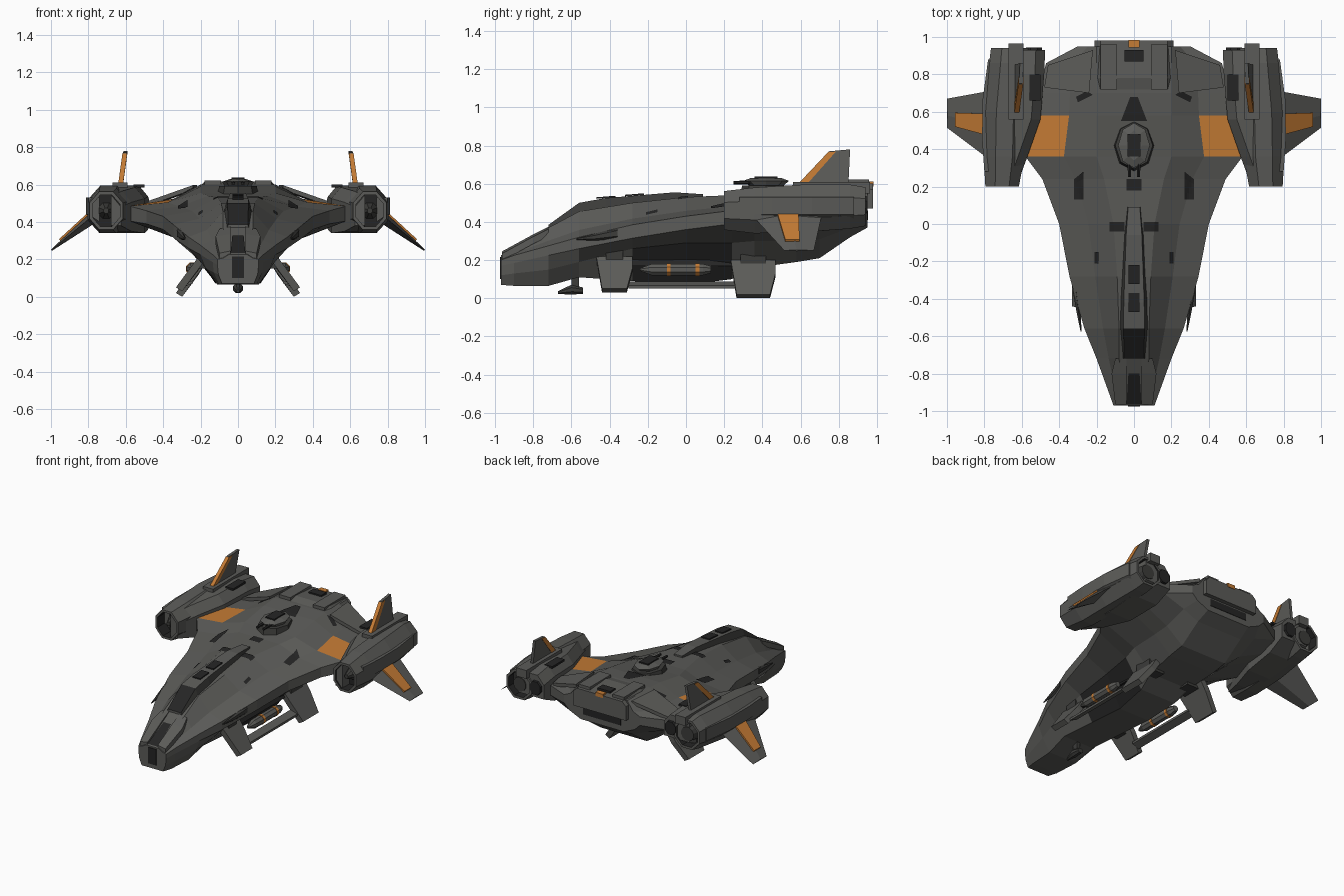
import bpy, bmesh, math
from mathutils import Vector
from mathutils.bvhtree import BVHTree

if "Cube" in bpy.data.objects:
    bpy.data.objects.remove(bpy.data.objects["Cube"])


def material(name, rgb):
    m = bpy.data.materials.new(name)
    m.diffuse_color = (*rgb, 1)
    m.use_nodes = True
    m.node_tree.nodes["Principled BSDF"].inputs["Base Color"].default_value = m.diffuse_color
    return m


GREY = material("hull grey", (0.105, 0.105, 0.098))
DARK = material("dark recess", (0.018, 0.018, 0.018))
CHAR = material("charcoal", (0.045, 0.045, 0.042))
ORANGE = material("orange", (0.56, 0.20, 0.035))


def finish(name, bm, mats, mirror=False):
    me = bpy.data.meshes.new(name)
    bm.to_mesh(me)
    bm.free()
    ob = bpy.data.objects.new(name, me)
    bpy.context.collection.objects.link(ob)
    for m in mats:
        me.materials.append(m)
    if mirror:
        mod = ob.modifiers.new("mirror", "MIRROR")
        mod.use_bisect_axis = (False, False, False)
        mod.use_mirror_merge = False
    return ob


def loft_bm(rings):
    bm = bmesh.new()
    vs = [[bm.verts.new(p) for p in r] for r in rings]
    n = len(vs[0])
    for a, b in zip(vs, vs[1:]):
        for i in range(n):
            bm.faces.new((a[i], a[(i + 1) % n], b[(i + 1) % n], b[i]))
    bm.faces.new(vs[0])
    bm.faces.new(vs[-1])
    bmesh.ops.recalc_face_normals(bm, faces=bm.faces[:])
    return bm


def loft(name, rings, mat, mirror=False):
    return finish(name, loft_bm(rings), [mat], mirror)


def box(name, x, y, z, mat, mirror=False):
    ring = lambda h: [(x[0], y[0], h), (x[1], y[0], h), (x[1], y[1], h), (x[0], y[1], h)]
    return loft(name, [ring(z[0]), ring(z[1])], mat, mirror)


def slab(name, pts, off, mat, mirror=True):
    """Flat outline thickened by +-off."""
    o = Vector(off)
    return loft(name, [[Vector(p) - o for p in pts], [Vector(p) + o for p in pts]], mat, mirror)


def ring_y(y, cx, cz, rx, rz, n=8):
    return [(cx + rx * math.cos(math.tau * (i + .5) / n), y,
             cz + rz * math.sin(math.tau * (i + .5) / n)) for i in range(n)]


def tube(name, secs, mat, mirror=True, n=8):
    return loft(name, [ring_y(*s, n=n) for s in secs], mat, mirror)


# Main hull: y, top z/width, edge width/z/thickness, chine width/z, belly width/z
SECTIONS = [
    (-.97, .225, .05, .11, .20, .03, .105, .12, .085, .07),
    (-.90, .265, .06, .135, .225, .04, .13, .13, .10, .065),
    (-.72, .37, .08, .20, .275, .05, .17, .15, .11, .065),
    (-.56, .455, .08, .265, .32, .06, .20, .19, .12, .11),
    (-.28, .50, .09, .345, .385, .07, .22, .26, .12, .09),
    (.00, .53, .11, .40, .43, .07, .23, .29, .12, .07),
    (.24, .54, .16, .49, .46, .07, .27, .29, .14, .10),
    (.36, .555, .20, .58, .485, .08, .30, .30, .16, .16),
    (.58, .59, .20, .52, .495, .09, .31, .30, .18, .19),
    (.70, .60, .20, .51, .495, .09, .31, .31, .18, .21),
    (.86, .60, .20, .47, .495, .07, .30, .37, .18, .32),
    (.95, .60, .20, .30, .51, .06, .26, .41, .17, .37)]


def hull_ring(y, zt, wt, we, ze, te, wl, zl, wb, zb):
    half = [(wt, zt), (wt + .46 * (we - wt), zt + .72 * (ze - zt)), (we, ze),
            (we, ze - te), (wl, zl), (wb, zb)]
    return [(x, y, z) for x, z in half] + [(-x, y, z) for x, z in reversed(half)]


bm = loft_bm([hull_ring(*s) for s in SECTIONS])
for f in bm.faces:
    c, nrm = f.calc_center_median(), f.normal
    if .37 < c.y < .57 and .4 < abs(c.x) < .6 and nrm.z > .5:
        f.material_index = 1          # wing root panels
    elif -.28 < c.y < .24 and .1 < c.z < .26 and abs(nrm.x) > .5:
        f.material_index = 2          # side bay recess
surface = BVHTree.FromBMesh(bm)
finish("main_hull", bm, [GREY, ORANGE, DARK])


def decal(name, corners, mat, mirror=True, n=4):
    """Thin sheet laid on the hull from above; corners in x, y."""
    b = bmesh.new()
    a0, a1, a2, a3 = [Vector((*c, 2)) for c in corners]
    g = []
    for i in range(n + 1):
        row = []
        for j in range(n + 1):
            p = a0.lerp(a1, i / n).lerp(a3.lerp(a2, i / n), j / n)
            hit = surface.ray_cast(p, Vector((0, 0, -1)))[0]
            row.append(b.verts.new((hit or Vector((p.x, p.y, .5))) + Vector((0, 0, .005))))
        g.append(row)
    for i in range(n):
        for j in range(n):
            b.faces.new((g[i][j], g[i + 1][j], g[i + 1][j + 1], g[i][j + 1]))
    return finish(name, b, [mat], mirror)


# Dark vents and slots on the upper hull
decal("wing_slot", [(.27, .13), (.32, .13), (.32, .24), (.27, .28)], DARK)
decal("rear_vent", [(.22, .69), (.30, .65), (.31, .68), (.25, .71)], DARK)
decal("spine_vent", [(.05, -.04), (.13, -.04), (.13, .01), (.05, .01)], DARK)
decal("side_vent", [(.19, -.21), (.21, -.21), (.21, -.15), (.19, -.15)], DARK)
decal("turret_track", [(-.07, .55), (.07, .55), (.02, .68), (-.02, .68)], DARK, False)
decal("spine_hatch", [(-.04, .18), (.04, .18), (.04, .24), (-.04, .24)], DARK, False)
decal("nose_slot", [(-.04, -.965), (.04, -.965), (.03, -.80), (-.03, -.80)], DARK, False)
box("nose_intake", (-.032, .032), (-.975, -.96), (.10, .215), DARK)
loft("nose_cheek", [[(.04, y, z), (w, y, z - .012), (w, y, z - .05), (.04, y, z - .05)]
                    for y, z, w in ((-.965, .245, .10), (-.80, .335, .12), (-.72, .375, .10))], GREY, True)

# Canopy spine with dark glazed sides
rings = [[(-w, y, z - .07), (-w * .7, y, z), (w * .7, y, z), (w, y, z - .07)]
         for y, z, w in ((-.72, .385, .075), (-.56, .50, .08), (-.42, .525, .078),
                         (-.06, .555, .06), (.09, .545, .045))]
bm = loft_bm(rings)
for f in bm.faces:
    if abs(f.normal.x) > .5:
        f.material_index = 1
    elif f.calc_center_median().y < -.56 and f.normal.z > .2:
        f.material_index = 2
finish("canopy_spine", bm, [GREY, CHAR, DARK])
for i, (y, z) in enumerate(((-.42, .525), (-.27, .538))):
    slab(f"spine_window_{i}", [(-.03, y - .05, z), (.03, y - .05, z), (.03, y + .05, z + .008),
                               (-.03, y + .05, z + .008)], (0, 0, .004), DARK, False)

# Rear deck blocks
loft("rear_deck", [[(-.21, y, .47), (-.21, y, z - .03), (-.18, y, z), (.18, y, z), (.21, y, z - .03), (.21, y, .47)]
                   for y, z in ((.72, .60), (.78, .615), (.98, .60))], GREY)
box("deck_rail", (.09, .18), (.72, .96), (.58, .622), GREY, True)
box("deck_slot", (-.05, .05), (.87, .93), (.59, .618), DARK)
box("deck_light", (-.03, .03), (.945, .983), (.585, .612), ORANGE)
box("rear_exhaust", (-.15, .15), (.94, .953), (.41, .46), DARK)
slab("side_strake", [(.24, .70, .585), (.48, .73, .50), (.46, .85, .50), (.22, .93, .585)],
     (0, 0, .012), GREY)


# Top turret
def ring_z(z, r, ry):
    return [(r * math.cos(math.tau * i / 8), .42 + ry * math.sin(math.tau * i / 8), z) for i in range(8)]


loft("turret_base", [ring_z(.53, .115, .14), ring_z(.592, .10, .125)], CHAR)
loft("turret_cap", [ring_z(.59, .07, .09), ring_z(.615, .085, .12), ring_z(.63, .04, .08)], GREY)
box("turret_sight", (-.035, .035), (.36, .48), (.61, .638), DARK)
tube("turret_barrel", [(.25, .025, .605, .009, .009), (.40, .025, .61, .012, .012)], DARK, n=6)

# Engine pods with hollow intake and nozzles
bm = loft_bm([ring_y(*s) for s in ((.20, .705, .46, .097, .11), (.36, .695, .46, .118, .13),
                                   (.60, .69, .47, .12, .135), (.86, .67, .48, .113, .125),
                                   (.94, .665, .48, .108, .11))])
for s in (-1, 1):
    cap = [f for f in bm.faces if f.normal.y * s > .9 and len(f.verts) == 8][0]
    bmesh.ops.inset_region(bm, faces=[cap], thickness=.018)
    new = bmesh.ops.extrude_discrete_faces(bm, faces=[cap])["faces"][0]
    bmesh.ops.translate(bm, vec=(0, -.09 * s, 0), verts=new.verts[:])
    new.material_index = 1
    for e in new.edges:
        for f in e.link_faces:
            f.material_index = 1
finish("engine_pod", bm, [GREY, DARK], True)
tube("intake_hub", [(.22, .705, .46, .015, .015), (.30, .705, .46, .05, .05)], CHAR)
tube("main_nozzle", [(.85, .665, .48, .065, .065), (.935, .665, .48, .05, .05)], CHAR, n=12)
loft("pod_inner_block", [[(a, y, l), (.68, y, l), (.68, y, h), (a + .05, y, h), (a, y, h - .06)]
                         for y, a, l, h in ((.21, .625, .38, .54), (.36, .57, .35, .565), (.56, .50, .34, .585),
                                            (.80, .48, .36, .595), (.93, .475, .42, .58))], GREY, True)
tube("inner_nozzle", [(.92, .535, .49, .05, .055), (.945, .535, .49, .045, .05)], DARK)
loft("pod_outer_ridge", [[(.74, y, .53), (x, y, .53), (x, y, .44), (.74, y, .40)]
                         for y, x in ((.28, .80), (.45, .812), (.66, .81), (.88, .78))], GREY, True)
box("pod_top_fairing", (.59, .67), (.56, .965), (.55, .61), GREY, True)
box("pod_side_vent", (.50, .56), (.66, .80), (.585, .599), DARK, True)

# Upright fins with orange leading stripe
slab("upright_fin", [(.63, .57, .58), (.605, .75, .77), (.60, .86, .78), (.63, .85, .58)], (.010, 0, 0), GREY)
slab("fin_stripe", [(.628, .588, .60), (.605, .745, .766), (.604, .785, .768), (.626, .645, .61)],
     (.013, 0, 0), ORANGE)

# Drooping outer winglets with orange panel
A, B = Vector((.78, 0, .43)), Vector((1.0, 0, .25))


def on_wing(t, y):
    p = A.lerp(B, t)
    return (p.x, y, p.z)


root = [on_wing(0, .35), on_wing(0, .71)]
loft("winglet", [[Vector(root[0]), Vector((.78, .52, .46)), Vector(root[1]), Vector((.77, .52, .39))],
                 [on_wing(1, .515), (.998, .58, .254), on_wing(1, .67), (.994, .58, .246)]], GREY, True)
slab("winglet_panel", [Vector(on_wing(t, y)) + Vector((.004, 0, h)) for t, y, h in
                       ((.10, .48, .027), (.77, .52, .012), (.77, .595, .012), (.10, .59, .027))],
     (.003, 0, .005), ORANGE)

# Landing skids: splayed pads, rail and stowed missile
for name, y0, y1, zb, zt in (("front_skid", -.47, -.28, .03, .21), ("rear_skid", .235, .47, .0, .19)):
    s = .03
    slab(name, [(.19, y0, zt), (.315, y0 + s, zb + .01), (.315, y1 - s, zb + .01), (.23, y1, (zt + zb) / 2 + .03),
                (.19, y1, zt)], (.017, 0, .010), GREY)
    box(name + "_brace", (.10, .22), (y0 + .05, y1 - .05), (.15, .26), CHAR, True)
slab("skid_rail", [(.24, -.30, .08), (.29, -.30, .06), (.29, .26, .06), (.24, .26, .08)], (0, 0, .008), GREY)
slab("skid_panel", [(.17, -.29, .22), (.20, -.29, .17), (.20, .25, .17), (.17, .25, .22)], (.006, 0, 0), DARK)
tube("missile", [(-.24, .245, .15, .008, .008), (-.18, .245, .15, .032, .032), (.09, .245, .15, .032, .032),
                 (.13, .245, .15, .02, .02)], GREY)
for i, y in enumerate((-.10, .05)):
    tube(f"missile_band_{i}", [(y, .245, .15, .035, .035), (y + .02, .245, .15, .035, .035)], ORANGE)

# Chin gun and cheek spikes
box("chin_strut", (-.012, .012), (-.60, -.56), (.04, .13), CHAR)
tube("chin_gun", [(-.67, 0, .03, .010, .008), (-.60, 0, .045, .028, .028), (-.54, 0, .04, .022, .018)], CHAR, False)
tube("cheek_spike", [(-.575, .283, .31, .003, .004), (-.48, .295, .32, .012, .018), (-.36, .31, .34, .02, .03)],
     CHAR, n=6)
